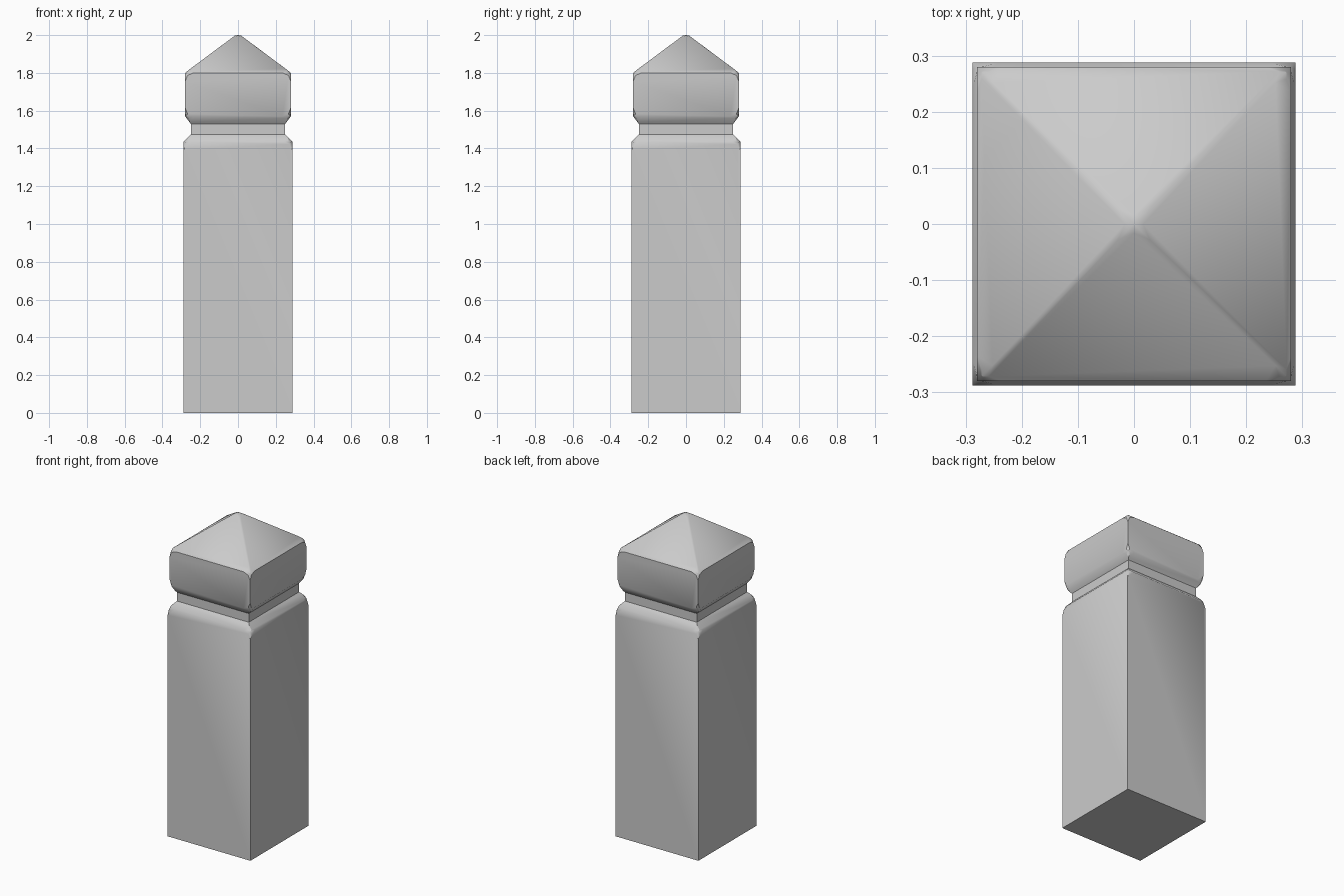
import bpy, bmesh, math

if "Cube" in bpy.data.objects:
    bpy.data.objects.remove(bpy.data.objects["Cube"])

# (half width, height) of each square ring, bottom to top
PROFILE = [(0.288, 0.0), (0.288, 1.435), (0.25, 1.475),
           (0.25, 1.53), (0.28, 1.57), (0.28, 1.80)]
APEX_Z = 2.02
ROUNDED = (1, 4, 5)      # rings whose corners are softened

bm = bmesh.new()

# Square post, neck and cap as stacked rings
rings = [[bm.verts.new((sx * h, sy * h, z))
          for sx, sy in ((-1, -1), (1, -1), (1, 1), (-1, 1))]
         for h, z in PROFILE]
bm.faces.new(rings[0][::-1])
for low, high in zip(rings, rings[1:]):
    for i in range(4):
        j = (i + 1) % 4
        bm.faces.new((low[i], low[j], high[j], high[i]))

# Pyramid roof
apex = bm.verts.new((0, 0, APEX_Z))
for i in range(4):
    bm.faces.new((rings[-1][i], rings[-1][(i + 1) % 4], apex))

# Softened corners and tip
corners = [v for r in ROUNDED for v in rings[r]] + [apex]
bmesh.ops.bevel(bm, geom=corners, offset=0.045, offset_type='OFFSET',
                segments=2, profile=0.5, affect='VERTICES', clamp_overlap=True)

# Keep the overall height at exactly 2 units
top = max(v.co.z for v in bm.verts)
for v in bm.verts:
    if v.co.z > 1.9:
        v.co.z += 2.0 - top
bmesh.ops.recalc_face_normals(bm, faces=bm.faces)

mesh = bpy.data.meshes.new("bollard_post")
bm.to_mesh(mesh)
bm.free()
post = bpy.data.objects.new("bollard_post", mesh)
bpy.context.collection.objects.link(post)

# Smooth shading with sharp main edges
bpy.context.view_layer.objects.active = post
post.select_set(True)
bpy.ops.object.shade_smooth_by_angle(angle=math.radians(30))
